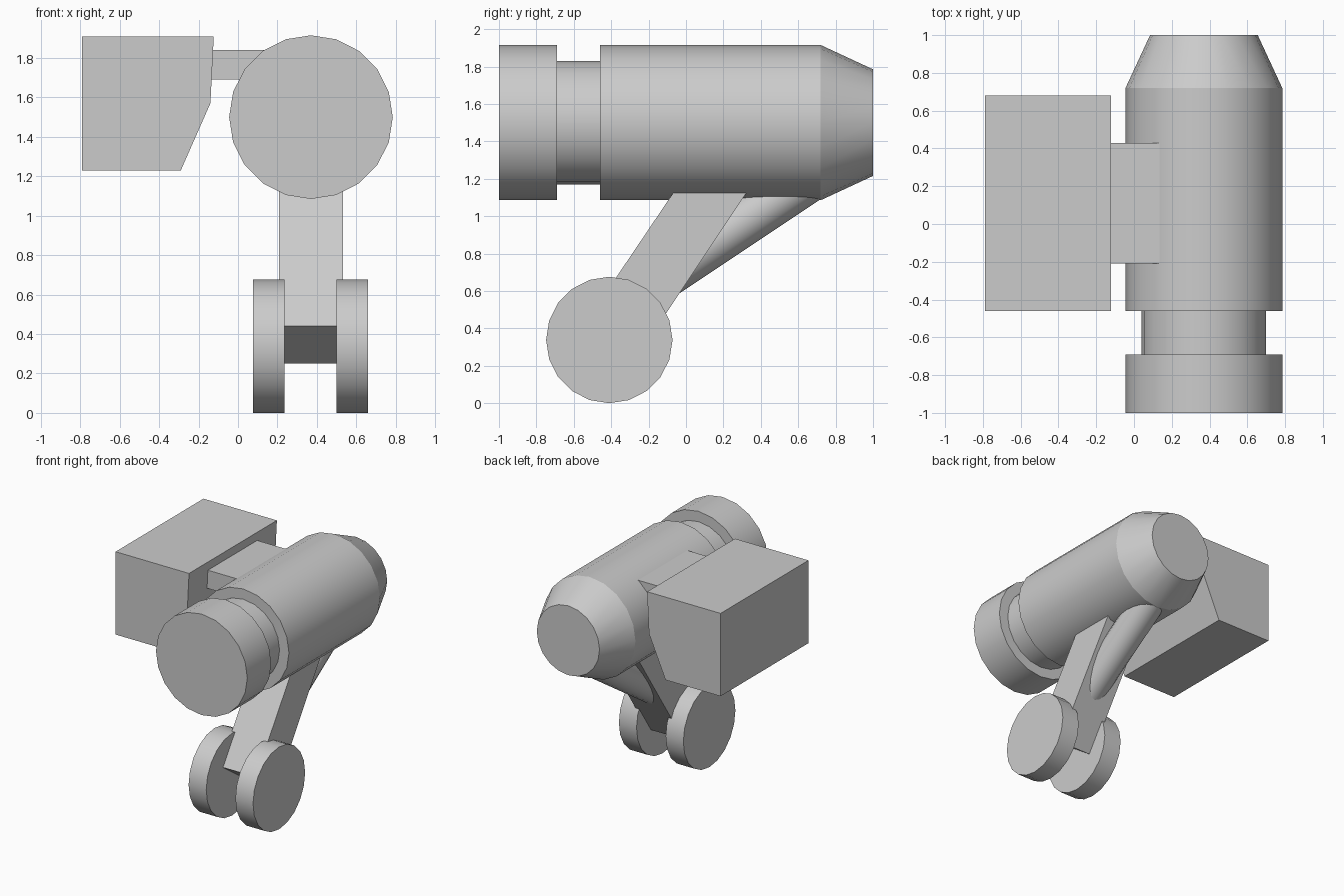
import bpy, bmesh, math
from mathutils import Vector

old = bpy.data.objects.get("Cube")
if old:
    bpy.data.objects.remove(old, do_unlink=True)

SIDES = 20
GREY = (0.6, 0.6, 0.6, 1)
grey = bpy.data.materials.new("plain grey")
grey.use_nodes = True
grey.diffuse_color = GREY
grey.node_tree.nodes["Principled BSDF"].inputs["Base Color"].default_value = GREY


def finish(name, bm, smooth=False):
    bmesh.ops.recalc_face_normals(bm, faces=bm.faces[:])
    mesh = bpy.data.meshes.new(name)
    bm.to_mesh(mesh)
    bm.free()
    mesh.materials.append(grey)
    obj = bpy.data.objects.new(name, mesh)
    bpy.context.collection.objects.link(obj)
    if smooth:
        bpy.ops.object.select_all(action="DESELECT")
        obj.select_set(True)
        bpy.context.view_layer.objects.active = obj
        bpy.ops.object.shade_smooth_by_angle(angle=math.radians(20))
    return obj


def turned(name, origin, axis, profile):
    """Solid of revolution: profile is (distance along axis, radius)."""
    axis, origin = Vector(axis).normalized(), Vector(origin)
    side = axis.cross((0, 0, 1)).normalized()
    up = side.cross(axis)
    bm = bmesh.new()
    rings = []
    for dist, rad in profile:
        angles = [math.tau * i / SIDES for i in range(SIDES)]
        rings.append([bm.verts.new(origin + axis * dist +
                      (side * math.cos(a) + up * math.sin(a)) * rad) for a in angles])
    for a, b in zip(rings, rings[1:]):
        for i in range(SIDES):
            j = (i + 1) % SIDES
            bm.faces.new((a[i], a[j], b[j], b[i]))
    bm.faces.new(rings[0])
    bm.faces.new(rings[-1])
    return finish(name, bm, smooth=True)


def prism(name, outline, offset):
    """Extrude a flat outline along an offset."""
    bm = bmesh.new()
    face = bm.faces.new([bm.verts.new(p) for p in outline])
    result = bmesh.ops.extrude_face_region(bm, geom=[face], use_keep_orig=True)
    moved = [v for v in result["geom"] if isinstance(v, bmesh.types.BMVert)]
    bmesh.ops.translate(bm, verts=moved, vec=offset)
    return finish(name, bm)


# Main barrel with neck groove and tapered tail
X = 0.37
turned("barrel", (X, 0, 1.5), (0, 1, 0),
       [(-1, 0.415), (-0.69, 0.415), (-0.69, 0.33), (-0.46, 0.33),
        (-0.46, 0.415), (0.72, 0.415), (1, 0.285)])

# Slanted leg, squared off at its foot
leg = [(-0.53, 0.44), (-0.26, 0.25), (0.44, 1.3), (0.05, 1.3)]
prism("leg", [(X - 0.163, y, z) for y, z in leg], (0.326, 0, 0))

# Round brace behind the leg
start, end = Vector((X, -0.16, 0.66)), Vector((X, 0.66, 1.207))
turned("brace", start, end - start, [(0, 0.13), ((end - start).length, 0.13)])

# Pair of wheels
for side, x in (("right", 0.075), ("left", 0.5)):
    turned(side + "_wheel", (x, -0.41, 0.338), (1, 0, 0), [(0, 0.338), (0.16, 0.338)])

# Side box with chamfered lower edge, and its connecting arm
box = [(-0.79, 1.91), (-0.123, 1.91), (-0.14, 1.57), (-0.29, 1.23), (-0.79, 1.23)]
prism("side_box", [(x, -0.46, z) for x, z in box], (0, 1.14, 0))
arm = [(-0.2, 1.84), (0.25, 1.84), (0.25, 1.69), (-0.2, 1.69)]
prism("connecting_arm", [(x, -0.21, z) for x, z in arm], (0, 0.64, 0))
